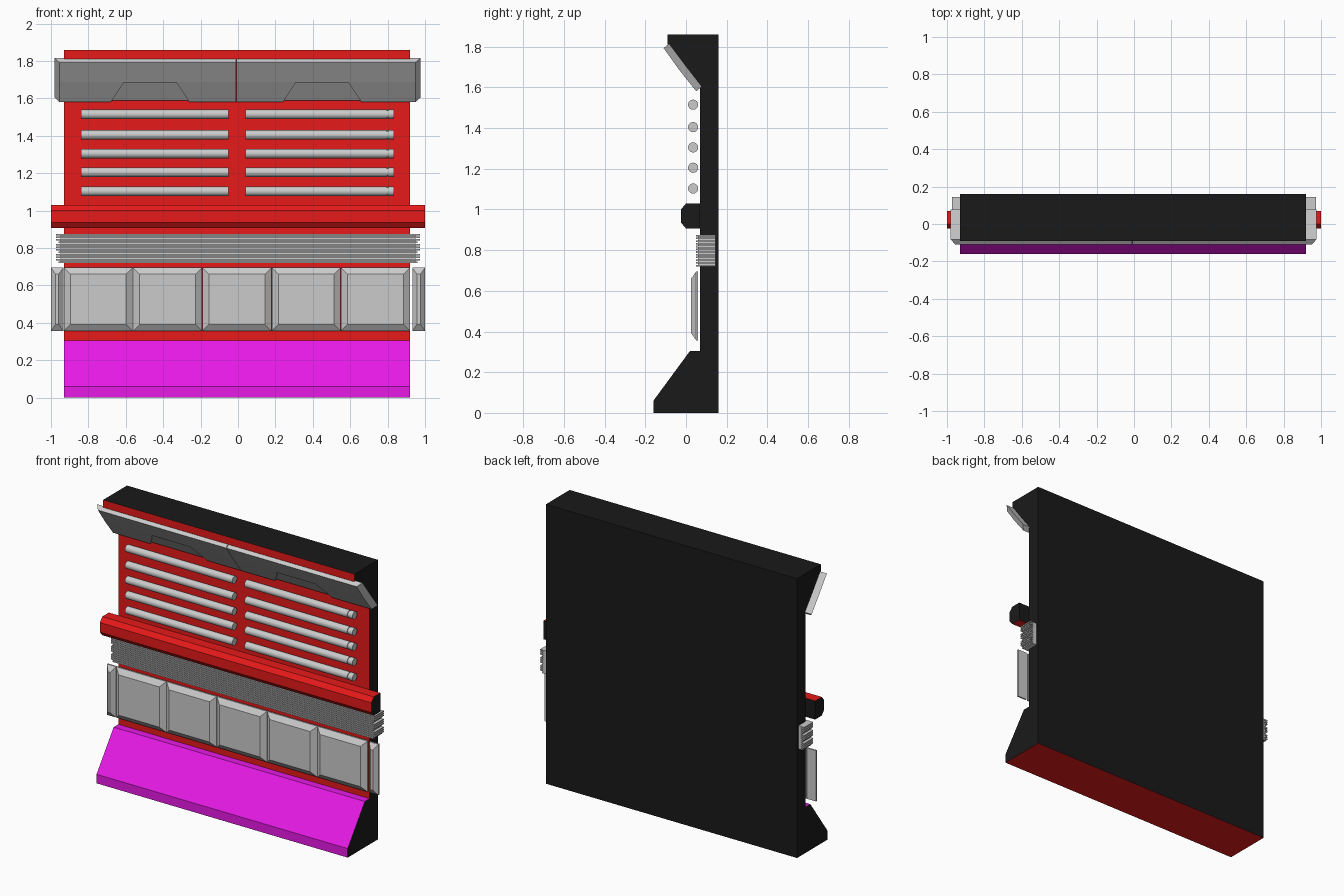
import bpy, bmesh, math
from mathutils import Vector

if "Cube" in bpy.data.objects:
    bpy.data.objects.remove(bpy.data.objects["Cube"])


def material(name, rgb):
    m = bpy.data.materials.new(name)
    m.diffuse_color = (*rgb, 1)
    m.use_nodes = True
    m.node_tree.nodes["Principled BSDF"].inputs["Base Color"].default_value = m.diffuse_color
    return m


RED = material("red", (0.8, 0.01, 0.01))
BLACK = material("black", (0.01, 0.01, 0.01))
PURPLE = material("purple", (0.8, 0.01, 0.8))


def finish(name, bm, mats=(), pick=None):
    bmesh.ops.recalc_face_normals(bm, faces=bm.faces)
    bm.normal_update()
    if pick:
        for f in bm.faces:
            f.material_index = pick(f.normal, f.calc_center_median())
    me = bpy.data.meshes.new(name)
    bm.to_mesh(me)
    bm.free()
    for m in mats:
        me.materials.append(m)
    ob = bpy.data.objects.new(name, me)
    bpy.context.collection.objects.link(ob)
    return ob


def loft(name, ring_a, ring_b, mats=(), pick=None):
    """Closed solid between two rings of equal length."""
    bm = bmesh.new()
    a = [bm.verts.new(p) for p in ring_a]
    b = [bm.verts.new(p) for p in ring_b]
    bm.faces.new(a)
    bm.faces.new(b)
    for i in range(len(a)):
        j = (i + 1) % len(a)
        bm.faces.new((a[i], a[j], b[j], b[i]))
    return finish(name, bm, mats, pick)


def extrude_x(name, profile, x0, x1, mats=(), pick=None):
    return loft(name, [(x0, y, z) for y, z in profile],
                [(x1, y, z) for y, z in profile], mats, pick)


def box(name, x0, x1, y0, y1, z0, z1):
    return extrude_x(name, [(y0, z0), (y1, z0), (y1, z1), (y0, z1)], x0, x1)


# wall with sloped plinth and overhanging top
def wall_mat(n, c):
    if abs(n.x) > .9 or n.y > .9 or (n.z > .9 and c.z > 1):
        return 1
    return 2 if c.z < .35 and n.z > -.5 else 0


extrude_x("wall", [(.16, 0), (-.16, 0), (-.16, .06), (.02, .305), (.07, .305),
                   (.07, 1.6), (-.005, 1.7), (-.09, 1.81), (-.09, 1.86), (.16, 1.86)],
          -.93, .92, (RED, BLACK, PURPLE), wall_mat)

# chamfered rail
extrude_x("rail", [(.07, .906), (0, .906), (-.025, .936), (-.025, 1.0), (0, 1.03), (.07, 1.03)],
          -1, 1, (RED, BLACK), lambda n, c: int(abs(n.x) > .9 or n.y > .9))

# bent visor halves, outer face chamfered at the free end, with recessed trapezoids
OUTER = [(-.11, 1.793), (-.035, 1.688), (.05, 1.581)]
INNER = [(.078, 1.604), (-.002, 1.707), (-.083, 1.815)]
top, low = Vector((0, *OUTER[1])), Vector((0, *OUTER[2]))
down = (low - top).normalized()
inward = Vector((0, -down.z, down.y))
for side, x_mid, x_end, cx in (("left", -.011, -.98, -.47), ("right", -.007, .975, .45)):
    s = 1 if x_end > 0 else -1
    visor = loft("visor_" + side,
                 [(x_mid, y, z) for y, z in OUTER + INNER],
                 [(x_end - s * .025, y, z) for y, z in OUTER]
                 + [(x_end, y, z) for y, z in INNER])
    trap = [Vector((cx - .14, 0, 0)) + top + down * .003, Vector((cx + .14, 0, 0)) + top + down * .003,
            Vector((cx + .22, 0, 0)) + low + down * .02, Vector((cx - .22, 0, 0)) + low + down * .02]
    cutter = loft("visor_cutter_" + side, [p - inward * .03 for p in trap],
                  [p + inward * .012 for p in trap])
    cutter.hide_render = True
    cutter.hide_viewport = True
    cut = visor.modifiers.new("recess", "BOOLEAN")
    cut.operation = "DIFFERENCE"
    cut.solver = "EXACT"
    cut.object = cutter


# round bars in two columns
def rod(name, x0, x1, z, r=.025):
    bpy.ops.mesh.primitive_cylinder_add(vertices=16, radius=r, depth=x1 - x0,
                                        location=((x0 + x1) / 2, .035, z),
                                        rotation=(0, math.pi / 2, 0))
    bpy.context.object.name = name
    bpy.ops.object.shade_smooth_by_angle(angle=math.radians(40))


for z in (1.515, 1.405, 1.305, 1.205, 1.103):
    rod("bar_left", -.84, -.05, z)
    rod("bar_right", .04, .797, z)
    rod("bar_neck", .79, .81, z, .02)
    rod("bar_tip", .803, .835, z)

# ribbed vent: core with thin fins
box("vent_core", -.95, .95, .06, .145, .725, .875)
for i in range(12):
    z = .72 + i * .0134
    e = .972 if i % 4 else .96
    box("vent_fin", -e, e, .05, .145, z, z + .008)


# bevelled lower panels, with narrow ones overhanging at both ends
def panel(name, x0, x1, inset):
    bm = bmesh.new()
    rings = []
    for y, d, e in ((.06, 0, 0), (.05, 0, 0), (.025, inset, .035)):
        rings.append([bm.verts.new((x, y, z)) for x, z in (
            (x0 + d, .357 + e), (x1 - d, .357 + e), (x1 - d, .695 - e), (x0 + d, .695 - e))])
    bm.faces.new(rings[0])
    bm.faces.new(rings[-1])
    for a, b in zip(rings, rings[1:]):
        for i in range(4):
            j = (i + 1) % 4
            bm.faces.new((a[i], a[j], b[j], b[i]))
    finish(name, bm)


for i in range(5):
    x = -.932 + i * .3705
    panel("lower_panel", x + .001, x + .3695, .035)
panel("end_panel_left", -1, -.934, .025)
panel("end_panel_right", .932, 1, .025)
